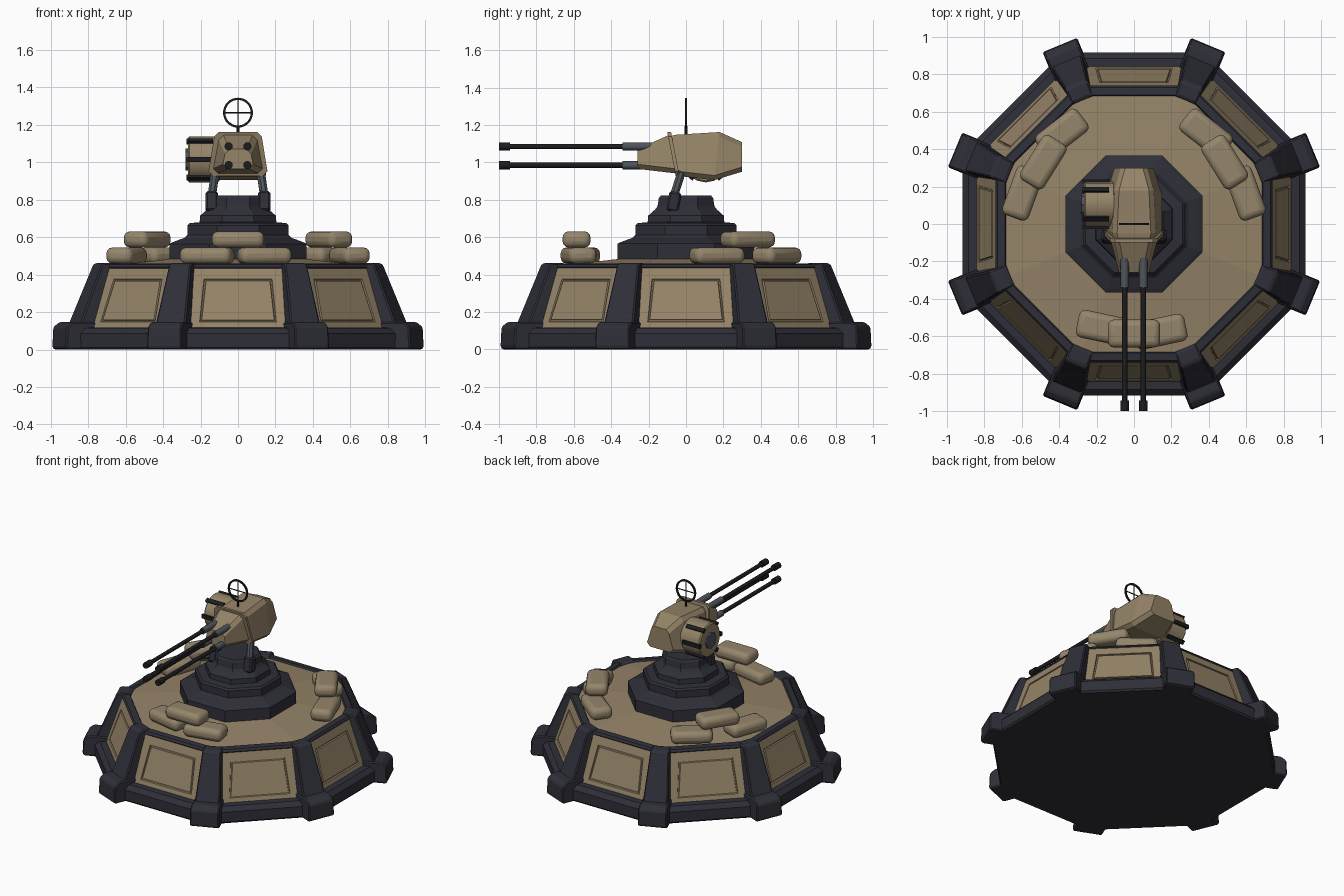
import bpy, bmesh, math
from mathutils import Vector, Matrix

if "Cube" in bpy.data.objects:
    bpy.data.objects.remove(bpy.data.objects["Cube"])


def material(name, rgb):
    m = bpy.data.materials.new(name)
    m.diffuse_color = (*rgb, 1)
    m.use_nodes = True
    m.node_tree.nodes["Principled BSDF"].inputs["Base Color"].default_value = m.diffuse_color
    return m


DARK = material("dark blue grey", (0.028, 0.028, 0.040))
TAN = material("sand tan", (0.300, 0.228, 0.137))
BAG = material("sandbag tan", (0.300, 0.238, 0.150))
STEEL = material("steel grey", (0.075, 0.092, 0.105))
BLACK = material("gun black", (0.012, 0.012, 0.015))


def finish(name, bm, mat, bevel=0, smooth=False, segments=1):
    bmesh.ops.recalc_face_normals(bm, faces=bm.faces)
    me = bpy.data.meshes.new(name)
    bm.to_mesh(me)
    bm.free()
    me.materials.append(mat)
    ob = bpy.data.objects.new(name, me)
    bpy.context.collection.objects.link(ob)
    if bevel:
        mod = ob.modifiers.new("bevel", 'BEVEL')
        mod.width, mod.segments, mod.limit_method = bevel, segments, 'ANGLE'
    if smooth:
        bpy.context.view_layer.objects.active = ob
        ob.select_set(True)
        bpy.ops.object.shade_smooth_by_angle(angle=math.radians(35))
        ob.select_set(False)
    return ob


def loft(name, rings, mat, caps=(True, True), **kw):
    """Skin a list of equal-length point rings."""
    bm = bmesh.new()
    vs = [[bm.verts.new(p) for p in ring] for ring in rings]
    n = len(vs[0])
    for a, b in zip(vs, vs[1:]):
        for i in range(n):
            bm.faces.new((a[i], a[(i + 1) % n], b[(i + 1) % n], b[i]))
    if caps[0]:
        bm.faces.new(vs[0][::-1])
    if caps[1]:
        bm.faces.new(vs[-1])
    return finish(name, bm, mat, **kw)


def octagon(name, profile, mat, **kw):
    """Eight-sided lathe from (apothem, z) pairs, flat side to the front."""
    k = 1 / math.cos(math.pi / 8)
    angles = [math.pi / 8 + i * math.pi / 4 for i in range(8)]
    return loft(name, [[(a * k * math.cos(t), a * k * math.sin(t), z) for t in angles]
                       for a, z in profile], mat, **kw)


def rod(name, p, q, r, mat, sides=12, **kw):
    p, q = Vector(p), Vector(q)
    bm = bmesh.new()
    rot = (q - p).to_track_quat('Z', 'Y').to_matrix().to_4x4()
    bmesh.ops.create_cone(bm, cap_ends=True, segments=sides, radius1=r, radius2=r, depth=(q - p).length,
                          matrix=Matrix.Translation((p + q) / 2) @ rot)
    return finish(name, bm, mat, smooth=sides > 8, **kw)


def box(name, loc, size, mat, rot=(0, 0, 0), **kw):
    bm = bmesh.new()
    bmesh.ops.create_cube(bm, size=1)
    for v in bm.verts:
        v.co = Vector(v.co) * Vector(size)
    ob = finish(name, bm, mat, **kw)
    ob.location, ob.rotation_euler = loc, rot
    return ob


# Octagonal base: skirt, top rim and sloping deck
octagon("base_skirt", [(.905, 0), (.915, .012), (.915, .085), (.885, .115), (.82, .12)], DARK)
octagon("deck_rim", [(.73, .42), (.74, .44), (.73, .455), (.69, .46), (.68, .44)], DARK, caps=(False, False))
octagon("deck", [(.70, .445), (.33, .487)], TAN, caps=(False, True))

# Sloped armour panels with an engraved outline
def panel_point(t, z, depth):
    s = (z - .11) / .33
    return (t, -(.845 - .11 * s - depth), z)


def panel_loop(b, t, zb, zt, d):
    return [panel_point(x, z, d) for x, z in ((-b, zb), (b, zb), (t, zt), (-t, zt))]


for i in range(8):
    ob = loft(f"armour_panel_{i}", [panel_loop(.350, .305, .11, .44, 0),
                                   panel_loop(.205, .182, .147, .377, 0),
                                   panel_loop(.202, .179, .150, .374, .009),
                                   panel_loop(.196, .173, .156, .368, .009),
                                   panel_loop(.193, .170, .159, .365, 0)], TAN, caps=(False, True))
    ob.rotation_euler.z = i * math.pi / 4

# Corner pillars and their feet: (radius, z, half width) outlines
PILLAR = [(.80, .10, .09), (.96, .10, .09), (.94, .15, .085), (.815, .45, .065), (.80, .462, .062),
          (.725, .462, .062), (.71, .44, .065)]
FOOT = [(.80, 0, .10), (1.025, 0, .10), (1.035, .012, .10), (1.03, .12, .098), (.995, .147, .094), (.82, .147, .094)]
for i in range(8):
    for name, outline, bev in (("corner_pillar", PILLAR, .008), ("corner_foot", FOOT, .014)):
        ob = loft(f"{name}_{i}", [[(r, s * w, z) for r, z, w in outline] for s in (-1, 1)], DARK, bevel=bev)
        ob.rotation_euler.z = math.pi / 8 + i * math.pi / 4

# Stepped turret pedestal
octagon("pedestal", [(.365, .47), (.365, .565), (.345, .575), (.285, .597), (.27, .612), (.27, .663), (.258, .675),
                     (.205, .68), (.202, .715), (.165, .748), (.152, .765), (.145, .81), (.135, .822)], DARK)

# Sandbags: x, y, z, turn in degrees
SIDE_BAGS = [(.595, .165, .502, -70), (.385, .485, .502, -38), (.485, .33, .588, -58)]
BAGS = [(-.165, -.555, .502, -12), (.14, -.575, .502, 12), (0, -.585, .588, 0)]
BAGS += SIDE_BAGS + [(-x, y, z, -a) for x, y, z, a in SIDE_BAGS]
for i, (x, y, z, a) in enumerate(BAGS):
    box(f"sandbag_{i}", (x, y, z), (.28, .15, .087), BAG, (0, 0, math.radians(a)),
        bevel=.034, segments=3, smooth=True)

# Yoke arms holding the gun
for s in (-1, 1):
    box(f"yoke_bracket_{s}", (s * .14, -.065, .79), (.065, .065, .105), DARK, (math.radians(-10), 0, 0), bevel=.01)
    rod(f"yoke_strut_{s}", (s * .14, -.065, .82), (s * .12, -.02, .96), .024, STEEL, sides=8)


# Gun housing: chamfered trapezoid sections
def section(yt, yb, zb, zt, wb, wt, c=.025):
    half = [(wb - c, zb), (wb, zb + c), (wt, zt - c), (wt - c, zt)]
    pts = half + [(-x, z) for x, z in half[::-1]]
    return [(x, yb + (yt - yb) * (z - zb) / (zt - zb), z) for x, z in pts]


loft("gun_nose", [section(-.258, -.258, .965, 1.07, .08, .07),
                  section(-.085, -.045, .94, 1.15, .135, .105)], TAN)
loft("gun_flange", [section(-.100, -.055, .928, 1.163, .157, .127),
                    section(-.080, -.035, .928, 1.163, .157, .127)], TAN)
loft("gun_housing", [section(-.085, -.045, .935, 1.14, .142, .108),
                     section(-.05, -.02, .925, 1.148, .150, .115),
                     section(.18, .15, .905, 1.162, .150, .105),
                     section(.30, .30, .95, 1.108, .105, .072)], TAN)

# Four barrels with sleeves and muzzles
for x in (-.05, .05):
    for z in (.985, 1.085):
        rod("barrel_sleeve", (x, -.34, z), (x, -.17, z), .022, STEEL)
        rod("barrel", (x, -.98, z), (x, -.33, z), .014, BLACK)
        rod("muzzle", (x, -1.0, z), (x, -.942, z), .022, BLACK)

# Ammunition drum on the left, with rails around it and a hub
DY, DZ = .105, 1.015
rod("ammo_drum", (-.268, DY, DZ), (-.10, DY, DZ), .122, TAN, sides=16, bevel=.008)
rod("drum_hub", (-.28, DY, DZ), (-.25, DY, DZ), .058, STEEL, sides=8)
for a in (0, 52, 128, 180, 232, 308):
    t = math.radians(a)
    box(f"drum_rail_{a}", (-.205, DY + .122 * math.cos(t), DZ + .122 * math.sin(t)), (.142, .02, .028), BLACK, (t, 0, 0))

# Ring sight with cross hairs
sight = []
for i in range(32):
    t = i * math.tau / 32
    sight.append([((.074 + dr) * math.cos(t), dy, 1.265 + (.074 + dr) * math.sin(t))
                  for dr, dy in ((-.006, -.005), (.006, -.005), (.006, .005), (-.006, .005))])
loft("sight_ring", sight + sight[:1], BLACK, caps=(False, False), smooth=True)
rod("sight_post", (0, 0, 1.14), (0, 0, 1.195), .007, BLACK, sides=8)
rod("sight_hair_upright", (0, 0, 1.19), (0, 0, 1.34), .004, BLACK, sides=6)
rod("sight_hair_level", (-.074, 0, 1.265), (.074, 0, 1.265), .004, BLACK, sides=6)
